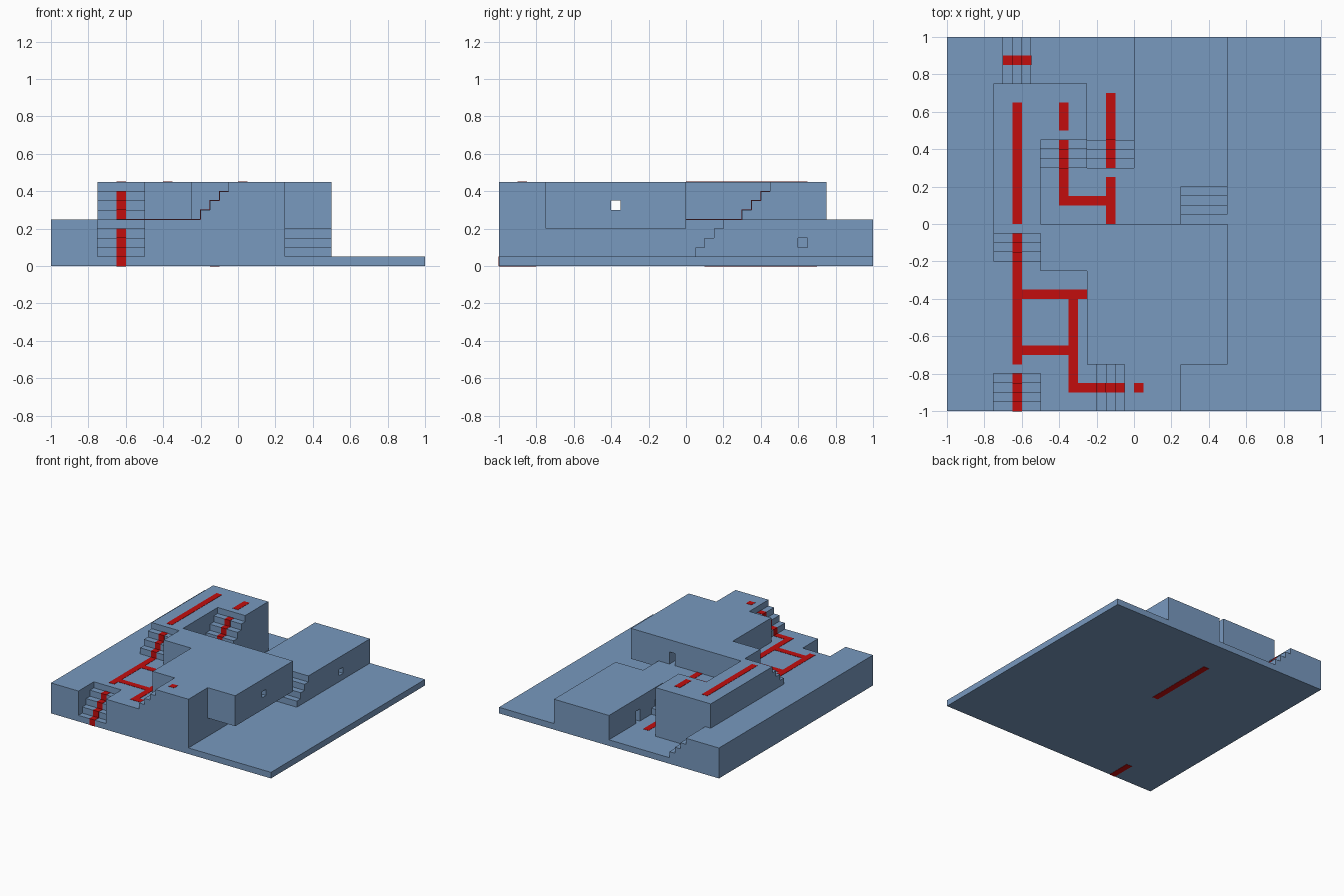
import bpy, bmesh
from mathutils import Vector

cube = bpy.data.objects.get("Cube")
if cube:
    bpy.data.objects.remove(cube, do_unlink=True)

R = 0.05      # step rise, step run and path width
E = 0.002     # height of painted plates


def material(name, rgb):
    m = bpy.data.materials.new(name)
    m.use_nodes = True
    m.diffuse_color = (*rgb, 1)
    m.node_tree.nodes["Principled BSDF"].inputs["Base Color"].default_value = (*rgb, 1)
    return m


BLUE = material("stone_blue", (0.188, 0.319, 0.521))
RED = material("path_red", (0.54, 0.004, 0.004))


def prism(name, points, push, mat):
    """Extrude a flat outline along a vector into a closed solid."""
    bm = bmesh.new()
    face = bm.faces.new([bm.verts.new(p) for p in points])
    new = bmesh.ops.extrude_face_region(bm, geom=[face])["geom"]
    bmesh.ops.translate(bm, vec=push, verts=[g for g in new if isinstance(g, bmesh.types.BMVert)])
    # the starting outline is kept as the closing cap
    if not face.is_valid or len(bm.faces) < len(points) + 2:
        base = [v for v in bm.verts if any(e.is_boundary for e in v.link_edges)]
        if base:
            bmesh.ops.holes_fill(bm, edges=[e for e in bm.edges if e.is_boundary])
    bmesh.ops.recalc_face_normals(bm, faces=bm.faces)
    mesh = bpy.data.meshes.new(name)
    bm.to_mesh(mesh)
    bm.free()
    mesh.materials.append(mat)
    ob = bpy.data.objects.new(name, mesh)
    bpy.context.collection.objects.link(ob)
    return ob


def plan(name, outline, z0, z1, mat=BLUE):
    return prism(name, [(x, y, z0) for x, y in outline], (0, 0, z1 - z0), mat)


def box(name, x0, x1, y0, y1, z0, z1, mat=BLUE):
    return plan(name, [(x0, y0), (x1, y0), (x1, y1), (x0, y1)], z0, z1, mat)


def steps(name, start, along, across, width, mat=BLUE, lift=0.0):
    """Three treads climbing from start in the given direction."""
    prof = [(-lift, 0)]
    for i in range(3):
        prof += [(i * R - lift, (i + 1) * R + lift), ((i + 1) * R - lift, (i + 1) * R + lift)]
    prof[-1] = (3 * R, 3 * R + lift)
    prof.append((3 * R, 0))
    s, a, c = Vector(start), Vector(along), Vector(across)
    return prism(name, [s + a * u + Vector((0, 0, v)) for u, v in prof], c * width, mat)


def stair(name, start, along, across, width, path_offset):
    """A flight with its painted runner."""
    steps(name, start, along, across, width)
    steps(name + "_path", Vector(start) + Vector(across) * path_offset, along, across, R, RED, E)


def carve(target, cutter):
    cutter.hide_render = True
    cutter.hide_set(True)
    cutter.display_type = 'WIRE'
    mod = target.modifiers.new(cutter.name, 'BOOLEAN')
    mod.operation = 'DIFFERENCE'
    mod.solver = 'EXACT'
    mod.object = cutter


# Ground slab and the two stacked terraces
box("ground_slab", -1, 1, -1, 1, 0, 0.05)
lower = plan("lower_terrace", [
    (-1, -1), (-.75, -1), (-.75, -.8), (-.5, -.8), (-.5, -1), (.25, -1), (.25, .2), (.5, .2),
    (.5, 1), (0, 1), (0, .3), (-.25, .3), (-.25, .75), (-.7, .75), (-.7, 1), (-1, 1)], .05, .25)
upper = plan("upper_terrace", [
    (-.75, -.05), (-.5, -.05), (-.5, -.25), (-.25, -.25), (-.25, -.75), (-.05, -.75), (-.05, -1),
    (.25, -1), (.25, 0), (-.5, 0), (-.5, .45), (-.25, .45), (-.25, .75), (-.75, .75)], .25, .45)
overhang = box("overhang", .25, .5, -.75, 0, .2, .45)

# Passages and small windows
tall = plan("upper_passage_cutter", [(-.26, -.4), (.15, -.4), (.15, .01), (.1, .01),
                                     (.1, -.35), (-.26, -.35)], .24, .35)
window = box("upper_window_cutter", .12, .51, -.4, -.35, .3, .35)
carve(upper, tall)
carve(upper, window)
carve(overhang, window)
carve(lower, box("lower_passage_cutter", -.01, .45, .6, .65, .04, .15))
carve(lower, box("lower_window_cutter", .43, .51, .6, .65, .1, .15))

# Flights of steps
X, Y = (1, 0, 0), (0, 1, 0)
NX, NY = (-1, 0, 0), (0, -1, 0)
stair("front_stair", (-.75, -.95, .05), Y, X, .25, .1)
stair("middle_stair", (-.75, -.2, .25), Y, X, .25, .1)
stair("court_up_stair", (-.5, .3, .25), Y, X, .25, .1)
stair("court_down_stair", (-.25, .45, .05), NY, X, .25, .1)
stair("front_side_stair", (-.2, -1, .25), X, Y, .25, .1)
stair("back_corner_stair", (-.55, .75, .05), NX, Y, .25, .1)
steps("passage_stair", (.25, .05, .05), Y, X, .25)

# Painted path on level ground: x0, x1, y0, y1, surface height
paths = [
    (-.65, -.6, 0, .65, .45),
    (-.4, -.35, .5, .65, .45),
    (0, .05, -.9, -.85, .45),
    (-.65, -.6, -.75, -.2, .25),
    (-.6, -.25, -.4, -.35, .25),
    (-.6, -.3, -.7, -.65, .25),
    (-.35, -.3, -.9, -.4, .25),
    (-.3, -.2, -.9, -.85, .25),
    (-.4, -.35, .1, .3, .25),
    (-.35, -.1, .1, .15, .25),
    (-.15, -.1, 0, .25, .25),
    (-.15, -.1, .45, .7, .05),
]
for i, (x0, x1, y0, y1, z) in enumerate(paths):
    box(f"path_{i + 1}", x0, x1, y0, y1, z - E, z + E, RED)

# Path over the slab's front edge, and strips on the underside
box("path_front_edge", -.65, -.6, -1 - E, -.95, 0, .05 + E, RED)
box("underside_strip_front", -.65, -.6, -1, -.8, -E, E, RED)
box("underside_strip_back", -.15, -.1, .1, .7, -E, E, RED)
